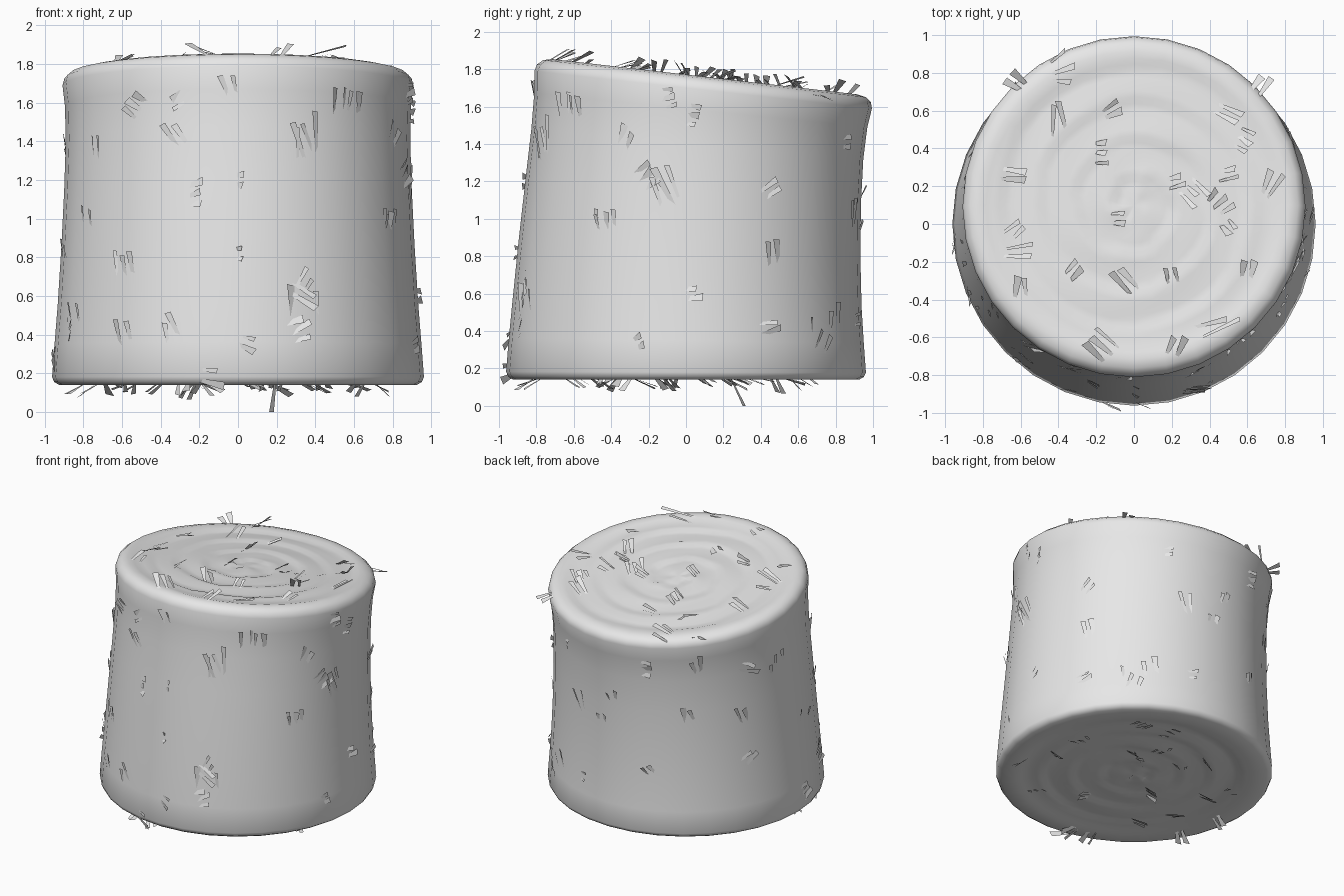
import bpy, bmesh, math, random
from math import sin, cos, radians, pi
from mathutils import Vector
from mathutils.bvhtree import BVHTree

random.seed(7)
if "Cube" in bpy.data.objects:
    bpy.data.objects.remove(bpy.data.objects["Cube"])

grey = bpy.data.materials.new("pale_grey_straw")
grey.use_nodes = True
grey.diffuse_color = (0.8, 0.8, 0.8, 1)
grey.node_tree.nodes["Principled BSDF"].inputs["Base Color"].default_value = grey.diffuse_color

SEGMENTS = 32
BOTTOM, TOP = 0.14, 1.76


def make_object(name, bm):
    mesh = bpy.data.meshes.new(name)
    bm.to_mesh(mesh)
    obj = bpy.data.objects.new(name, mesh)
    bpy.context.collection.objects.link(obj)
    mesh.materials.append(grey)
    return obj


def bend(radius, height, angle):
    """Point on the roll, which leans back and tilts towards its top."""
    s = (height - BOTTOM) / (TOP - BOTTOM)
    tilt = 0.115 * s
    out = radius * sin(angle)
    return Vector((radius * cos(angle), 0.1 * s * s + out * cos(tilt), height - out * sin(tilt)))


def cap_depth(r, angle):
    """Shallow, uneven spiral layers in the rolled ends."""
    layer = (r * 5 + angle / (2 * pi)) % 1
    lumps = sin(3 * angle + 9 * r) * sin(13 * r)
    return (0.014 + 0.012 * (layer - 0.5) + 0.004 * lumps) * min(1, (0.82 - r) * 10)


# Rolled bale: cap, rounded rim, tapered side, rounded rim, cap
cap_radii = [0.06 + 0.76 * i / 22 for i in range(23)]
side = [(0.925, 0.14), (0.95, 0.155), (0.962, 0.18), (0.949, 0.35), (0.933, 0.55), (0.914, 0.85),
        (0.899, 1.15), (0.891, 1.4), (0.895, 1.58), (0.908, 1.69), (0.898, 1.725), (0.868, 1.75)]
profile = [(r, BOTTOM, 1) for r in cap_radii]
profile += [(r, h, 0) for r, h in side]
profile += [(r, TOP, -1) for r in reversed(cap_radii)]

bm = bmesh.new()
rings = []
for r, h, cap in profile:
    ring = []
    for i in range(SEGMENTS):
        a = 2 * pi * i / SEGMENTS
        depth = cap * cap_depth(r, a) if cap else 0
        ring.append(bm.verts.new(bend(r, h + depth, a)))
    rings.append(ring)
for low, high in zip(rings, rings[1:]):
    for i in range(SEGMENTS):
        j = (i + 1) % SEGMENTS
        bm.faces.new((low[i], low[j], high[j], high[i]))
for ring, h in ((rings[0], BOTTOM + 0.012), (rings[-1], TOP - 0.012)):
    centre = bm.verts.new(bend(0, h, 0))
    for i in range(SEGMENTS):
        bm.faces.new((ring[i], ring[(i + 1) % SEGMENTS], centre))
bmesh.ops.recalc_face_normals(bm, faces=bm.faces)
bale = make_object("rolled_bale", bm)
surface = BVHTree.FromBMesh(bm)
bm.free()

bpy.context.view_layer.objects.active = bale
bale.select_set(True)
bpy.ops.object.shade_smooth_by_angle(angle=radians(50))
bale.select_set(False)


def add_straw(bm, foot, normal, heading, length, lift, width):
    """Flat tapered stalk, rooted in the surface with its wide end free."""
    along = (heading - normal * heading.dot(normal)).normalized()
    across = normal.cross(along)
    tip = foot + along * length + normal * lift
    foot = foot - normal * 0.008
    slope = across + normal * random.uniform(-0.4, 0.4)
    corners = [foot - slope * width * 0.2, foot + slope * width * 0.2,
               tip + slope * width * 0.5 + along * width * 0.2, tip - slope * width * 0.5]
    for c in corners:
        c.z = max(c.z, 0)
    bm.faces.new([bm.verts.new(c) for c in corners])


def scatter(name, right, up, tufts, lift, counts=(2, 2, 2, 3)):
    """Drop small tufts (u, v, heading, length) onto one side of the bale."""
    right, up = Vector(right).normalized(), Vector(up).normalized()
    view = right.cross(up)
    bm = bmesh.new()
    for u, v, heading, size in tufts:
        turn = radians(heading)
        for k in range(random.choice(counts)):
            t = turn + random.uniform(-0.2, 0.2)
            d = right * cos(t) + up * sin(t)
            shift = (right * -sin(turn) + up * cos(turn)) * 0.05 * (k - 0.5)
            start = right * u + up * v + shift - d * size * 0.5
            hit, normal, _, _ = surface.ray_cast(start + view * 4, -view)
            if hit:
                add_straw(bm, hit, normal, d, size * random.uniform(0.75, 1.1),
                          lift * random.uniform(0.5, 1.3), random.uniform(0.022, 0.045))
    make_object(name, bm)
    bm.free()


# Loose straw around the side
UP = (0, 0, 1)
scatter("front_straw", (1, 0, 0), UP, [
    (-.3, 1.62, 210, .1), (-.04, 1.68, 110, .12), (-.32, 1.42, 125, .2), (.33, 1.4, 115, .3),
    (.6, 1.6, 80, .15), (0, 1.2, 0, .05), (-.22, 1.1, 10, .1), (-.78, 1, 80, .14),
    (.78, .98, 90, .12), (0, .82, 0, .04), (.32, .62, -30, .2), (.34, .66, 60, .14),
    (.32, .4, 25, .13), (.04, .36, -20, .1), (-.6, .4, 100, .17), (-.35, .42, 110, .18),
    (-.15, .19, 0, .15), (-.85, .5, 90, .12)], 0.02)
scatter("left_straw", (0, 1, 0), UP, [
    (-.78, 1.4, 105, .25), (-.6, 1.6, 90, .17), (-.32, 1.42, 70, .14), (-.1, 1.62, 10, .1),
    (.03, 1.53, -10, .08), (-.08, 1.15, 110, .25), (-.2, 1.2, 40, .12), (.45, 1.15, 40, .13),
    (-.45, .98, 90, .12), (.46, .82, 105, .2), (.03, .6, 10, .1), (.45, .42, 10, .16),
    (.75, .33, 65, .15), (-.25, .34, 30, .07), (-.88, .55, 90, .2)], 0.02)
scatter("back_left_straw", (-.82, .57, 0), UP, [
    (.29, 1, 105, .2), (.32, .46, 15, .1), (.15, 1.41, 10, .1)], 0.02)
scatter("back_right_straw", (-.82, -.57, 0), UP, [
    (-.28, 1.4, 5, .1), (.08, 1.45, 105, .17), (.44, 1.39, -20, .2), (.63, 1.35, 120, .15),
    (-.51, 1.15, 90, .1), (-.58, .96, 90, .1), (.02, 1.06, 110, .14), (.39, 1.02, 120, .17),
    (-.26, .64, 120, .1), (.44, .69, 35, .16), (-.9, .45, 120, .15), (.82, .83, 90, .12),
    (.86, .25, 20, .1)], 0.02)
scatter("front_right_straw", (.7, -.7, 0), UP, [
    (-.2, 1.35, 90, .15), (.1, .75, 100, .18), (-.35, .4, 30, .12), (.1, 1.6, 150, .1)], 0.02)

# Loose straw on the two ends
scatter("top_straw", (1, 0, 0), (0, 1, 0), [
    (-.38, .78, 0, .14), (-.4, .55, 95, .2), (-.12, .6, 30, .12), (.5, .58, -20, .18),
    (.57, .42, -30, .1), (.5, .26, 0, .12), (.22, .22, 20, .1), (.29, .15, -40, .14),
    (.47, .09, 40, .1), (.72, .2, 60, .15), (-.65, .26, 0, .14), (-.18, .35, 0, .06),
    (-.08, .03, 0, .1), (.5, -.02, -50, .08), (-.64, -.04, 40, .14), (-.62, -.15, 0, .17),
    (-.6, -.35, 90, .1), (-.32, -.25, 45, .1), (-.05, -.3, 125, .18), (.2, -.28, 100, .1),
    (-.15, -.63, 130, .18), (.22, -.65, 70, .12), (.42, -.55, 20, .25), (.6, -.25, 80, .1),
    (.67, .73, 50, .1), (-.62, .75, 150, .1)], 0.06)
scatter("bottom_straw", (-.82, .57, 0), (.57, .82, 0), [
    (0, .68, 60, .16), (.23, .63, 120, .15), (-.38, .45, 110, .13), (-.56, .26, 20, .1),
    (.32, .14, 100, .16), (.5, .26, 10, .1), (.52, -.25, 0, .12), (.68, -.17, 70, .12),
    (.18, .34, 80, .15), (.15, -.25, 10, .1), (0, .26, 40, .08), (-.63, -.25, 100, .14),
    (-.31, -.32, 150, .12), (.32, -.52, 60, .14), (.08, -.63, 10, .12), (-.8, .14, 170, .12),
    (-.24, -.85, 250, .12), (.4, -.78, 290, .12), (-.38, -.78, 200, .14),
    (.64, -.55, 320, .12)], 0.05)
scatter("lowest_straw", (-1, 0, 0), (0, 1, 0), [(-.2, .28, 60, .08)], 0.26, (1,))
